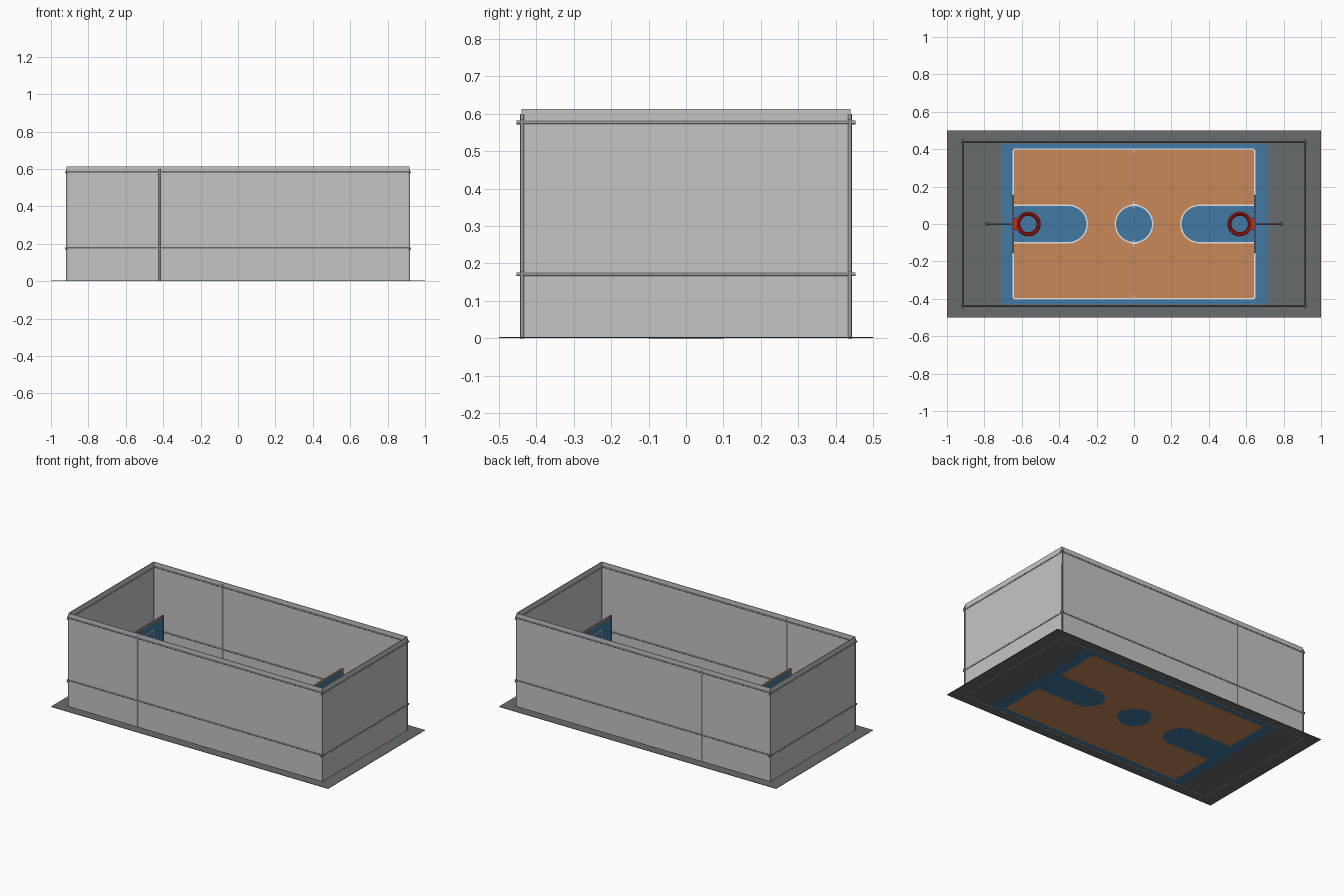
import bpy, bmesh, math
from mathutils import Vector

if "Cube" in bpy.data.objects:
    bpy.data.objects.remove(bpy.data.objects["Cube"])


def mat(name, rgb):
    m = bpy.data.materials.new(name)
    m.diffuse_color = (*rgb, 1)
    m.use_nodes = True
    m.node_tree.nodes["Principled BSDF"].inputs["Base Color"].default_value = m.diffuse_color
    return m


ASPHALT = mat("asphalt grey", (0.14, 0.15, 0.155))
BLUE = mat("court blue", (0.055, 0.195, 0.37))
ORANGE = mat("court orange", (0.58, 0.25, 0.098))
WHITE = mat("line white", (0.85, 0.85, 0.85))
PANEL = mat("fence panel grey", (0.56, 0.56, 0.56))
STEEL = mat("steel grey", (0.36, 0.36, 0.36))
DARK = mat("pole dark grey", (0.10, 0.10, 0.10))
RED = mat("hoop red", (0.65, 0.02, 0.01))
FRAME = mat("backboard frame orange", (0.60, 0.20, 0.05))


def finish(name, bm, m, smooth=False):
    bmesh.ops.recalc_face_normals(bm, faces=bm.faces)
    me = bpy.data.meshes.new(name)
    bm.to_mesh(me)
    bm.free()
    me.materials.append(m)
    ob = bpy.data.objects.new(name, me)
    bpy.context.collection.objects.link(ob)
    if smooth:
        bpy.context.view_layer.objects.active = ob
        ob.select_set(True)
        bpy.ops.object.shade_smooth_by_angle(angle=math.radians(40))
        ob.select_set(False)
    return ob


def add_box(bm, x0, x1, y0, y1, z0, z1):
    vs = bmesh.ops.create_cube(bm, size=1)["verts"]
    for v in vs:
        v.co = Vector(((x0 + x1) / 2 + v.co.x * (x1 - x0),
                       (y0 + y1) / 2 + v.co.y * (y1 - y0),
                       (z0 + z1) / 2 + v.co.z * (z1 - z0)))


def boxes(name, m, *dims):
    bm = bmesh.new()
    for d in dims:
        add_box(bm, *d)
    return finish(name, bm, m)


def plate(name, m, pts, z0, z1):
    """Solid slab with the given outline."""
    bm = bmesh.new()
    f = bm.faces.new([bm.verts.new((x, y, z0)) for x, y in pts])
    r = bmesh.ops.extrude_face_region(bm, geom=[f])
    for v in r["geom"]:
        if isinstance(v, bmesh.types.BMVert):
            v.co.z = z1
    return finish(name, bm, m)


def stripe(name, pts, w, z0, z1, closed):
    """Painted line following a path."""
    bm = bmesh.new()
    n = len(pts)
    rows = []
    for i, p in enumerate(pts):
        p = Vector(p)
        a = Vector(pts[i - 1]) if closed or i > 0 else p
        b = Vector(pts[(i + 1) % n]) if closed or i < n - 1 else p
        t = (b - a).normalized()
        o = Vector((-t.y, t.x)) * w / 2
        rows.append([bm.verts.new((q.x, q.y, z)) for q, z in
                     ((p + o, z0), (p - o, z0), (p - o, z1), (p + o, z1))])
    for i in range(n if closed else n - 1):
        r, s = rows[i], rows[(i + 1) % n]
        for k in range(4):
            bm.faces.new((r[k], r[(k + 1) % 4], s[(k + 1) % 4], s[k]))
    return finish(name, bm, WHITE)


def pipe(name, m, pts, r, res=2):
    cu = bpy.data.curves.new(name, "CURVE")
    cu.dimensions = "3D"
    cu.bevel_depth = r
    cu.bevel_resolution = res
    cu.use_fill_caps = True
    sp = cu.splines.new("POLY")
    sp.points.add(len(pts) - 1)
    for p, c in zip(sp.points, pts):
        p.co = (*c, 1)
    cu.materials.append(m)
    ob = bpy.data.objects.new(name, cu)
    bpy.context.collection.objects.link(ob)
    return ob


def ring(name, m, c, R, r, n=32, k=8):
    bm = bmesh.new()
    vs = [[bm.verts.new((c[0] + (R + r * math.cos(b)) * math.cos(a),
                         c[1] + (R + r * math.cos(b)) * math.sin(a),
                         c[2] + r * math.sin(b)))
           for b in (2 * math.pi * j / k for j in range(k))]
          for a in (2 * math.pi * i / n for i in range(n))]
    for i in range(n):
        for j in range(k):
            bm.faces.new((vs[i][j], vs[(i + 1) % n][j],
                          vs[(i + 1) % n][(j + 1) % k], vs[i][(j + 1) % k]))
    return finish(name, bm, m, True)


def arc(cx, cy, r, a0, a1, n):
    return [(cx + r * math.cos(math.radians(a0 + (a1 - a0) * i / n)),
             cy + r * math.sin(math.radians(a0 + (a1 - a0) * i / n))) for i in range(n + 1)]


# ground layers: nested slabs, so each colour shows above and below
boxes("ground_slab", ASPHALT, (-1, 1, -.5, .5, .0012, .0038))
boxes("court_surround", BLUE, (-.71, .71, -.43, .43, .0008, .0042))
CX, CY, W = .645, .40, .009
corner = .012
outline = (arc(CX - corner, CY - corner, corner, 0, 90, 4)
           + arc(-CX + corner, CY - corner, corner, 90, 180, 4)
           + arc(-CX + corner, -CY + corner, corner, 180, 270, 4)
           + arc(CX - corner, -CY + corner, corner, 270, 360, 4))
plate("court_floor", ORANGE, outline, .0004, .0046)
stripe("court_boundary_line", outline, W, .0043, .0054, True)
circle = arc(0, 0, .1, 0, 360, 32)[:-1]
plate("center_circle", BLUE, circle, 0, .005)
stripe("center_circle_line", circle, W * .8, .0046, .0054, True)
ticks = []
for s in (-1, 1):
    y = s * .102
    ticks += [(-.004, .004, y - .02, y + .02, .0046, .0056),
              (-.02, .02, y - .004, y + .004, .0046, .0056),
              (-.004, .004, s * .39 - .01, s * .39 + .01, .0046, .0056)]
boxes("center_ticks", WHITE, *ticks)

# free-throw lanes
for s, side in ((-1, "left"), (1, "right")):
    lane = [(s * x, y) for x, y in [(CX, -.1)] + [(2 * .35 - px, py) for px, py in
            arc(.35, 0, .1, -90, 90, 16)] + [(CX, .1)]]
    plate(side + "_lane", BLUE, lane, 0, .005)
    stripe(side + "_lane_line", lane, W * .8, .0046, .0054, False)

# fence panels
FX, FY, TOP, T = .915, .438, .613, .002
boxes("fence_panels", PANEL,
      *[(-FX, FX, s * FY - T, s * FY + T, .001, TOP) for s in (-1, 1)],
      *[(s * FX - T, s * FX + T, -FY, FY, .001, TOP) for s in (-1, 1)])
# fence posts and rails
for s, side in ((-1, "front"), (1, "back")):
    for x, nm in ((-FX, "left"), (-.42, "middle"), (FX, "right")):
        pipe(f"{side}_{nm}_post", STEEL, [(x, s * FY, 0), (x, s * FY, .60)], .0055)
    for z, nm in ((.175, "lower"), (.582, "upper")):
        pipe(f"{side}_{nm}_rail", STEEL, [(-.925, s * FY, z), (.925, s * FY, z)], .005)
for s, side in ((-1, "left"), (1, "right")):
    for z, nm in ((.171, "lower"), (.577, "upper")):
        pipe(f"{side}_{nm}_rail", STEEL, [(s * FX, -.453, z), (s * FX, .453, z)], .005)

# hoops
B0, B1, BW, BX = .265, .445, .155, .647
for s, side in ((-1, "left"), (1, "right")):
    def bx(x0, x1, *rest):
        return (min(s * x0, s * x1), max(s * x0, s * x1), *rest)
    boxes(side + "_backboard", BLUE, bx(BX - .003, BX + .003, -BW, BW, B0, B1))
    f = .008
    boxes(side + "_backboard_frame", FRAME,
          bx(BX - .006, BX + .006, -BW, BW, B1 - f, B1),
          bx(BX - .006, BX + .006, -BW, BW, B0, B0 + f),
          bx(BX - .006, BX + .006, -BW, -BW + f, B0 + f, B1 - f),
          bx(BX - .006, BX + .006, BW - f, BW, B0 + f, B1 - f))
    # painted target square
    x0, x1 = BX - .0045, BX - .002
    boxes(side + "_target_square", WHITE,
          bx(x0, x1, -.05, .05, .384, .39), bx(x0, x1, -.05, .05, .31, .316),
          bx(x0, x1, -.05, -.044, .316, .384), bx(x0, x1, .044, .05, .316, .384))
    # rim, mount and net
    hz = .30
    ring(side + "_rim", RED, (s * .565, 0, hz), .058, .008)
    ring(side + "_inner_rim", RED, (s * .565, 0, hz - .014), .048, .004)
    boxes(side + "_rim_mount", RED, bx(.615, BX - .003, -.032, .032, hz - .007, hz + .005),
          bx(BX - .014, BX - .003, -.032, .032, hz - .025, hz + .012))
    # pole with bent arm
    pipe(side + "_pole", DARK, [(s * .785, 0, 0), (s * .785, 0, .30)], .011, 3)
    pipe(side + "_arm", STEEL, [(s * .785, 0, .29), (s * .75, 0, .335), (s * BX, 0, .36)], .005)
    pipe(side + "_brace", STEEL, [(s * .785, 0, .25), (s * BX, 0, .30)], .004)
